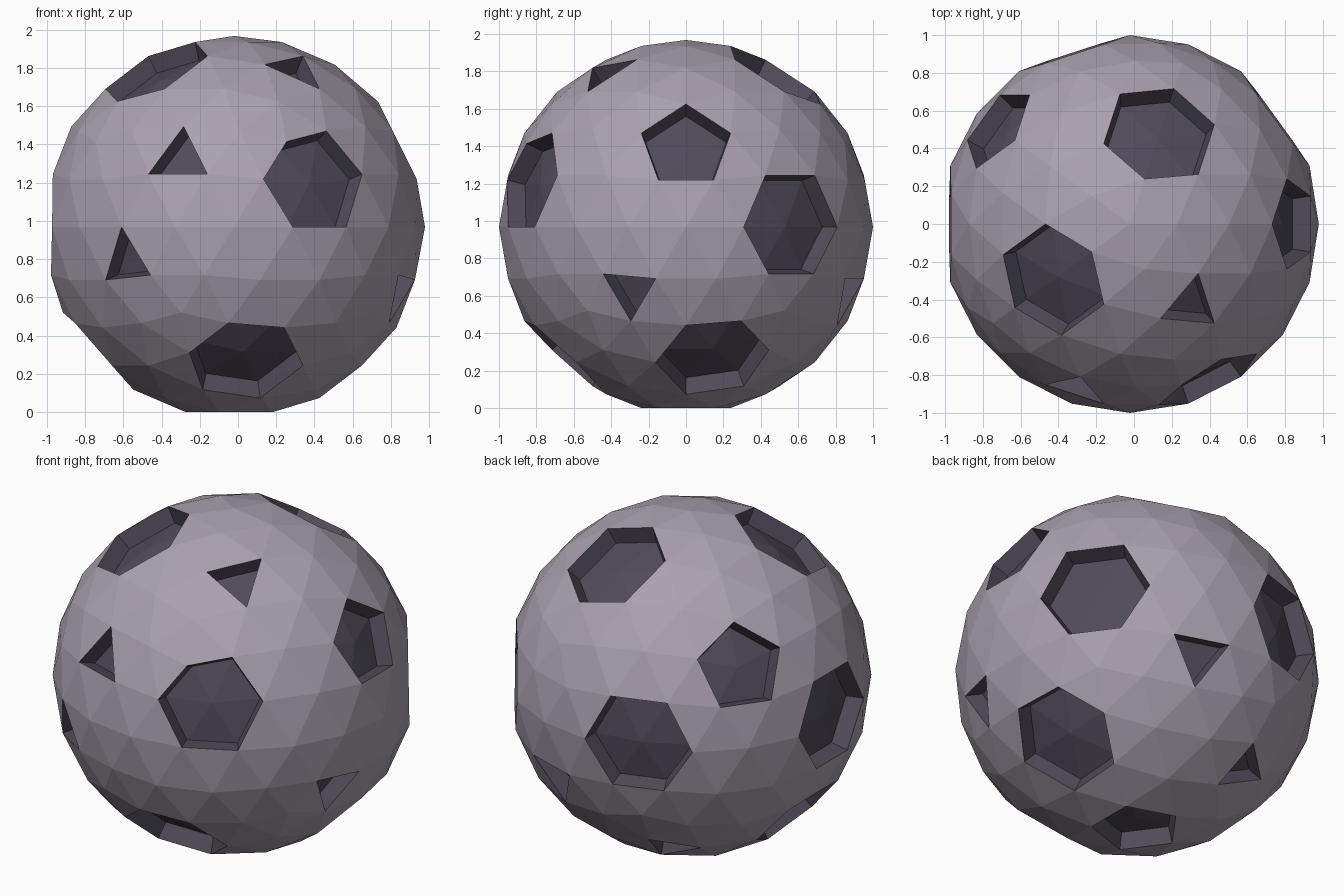
import bpy, bmesh
from mathutils import Vector

if "Cube" in bpy.data.objects:
    bpy.data.objects.remove(bpy.data.objects["Cube"])

DEPTH = 0.9  # pocket floors sit at 90% of the radius

# directions of pockets centred on a mesh vertex (five or six sides)
WIDE = [(0.16, 0.50, 0.85), (-0.43, -0.31, 0.85), (0.89, 0, 0.45),
        (0.45, -0.86, 0.23), (0.05, -0.68, -0.71), (0.81, 0.59, 0),
        (0.66, 0.16, -0.71), (-0.31, 0.95, 0), (-1, 0, 0),
        (-0.72, 0.53, 0.45), (-0.73, 0, -0.67), (0, 0, -1)]

# directions of small one-triangle pockets
SMALL = [(-0.28, -0.88, 0.37), (-0.56, -0.78, -0.16), (0.33, -0.42, 0.83),
         (0.30, 0.90, -0.34), (0.90, -0.30, -0.33), (-0.27, 0.60, -0.73)]


def material(name, rgb):
    mat = bpy.data.materials.new(name)
    mat.diffuse_color = (*rgb, 1)
    mat.use_nodes = True
    mat.node_tree.nodes["Principled BSDF"].inputs["Base Color"].default_value = mat.diffuse_color
    return mat


# faceted ball
bm = bmesh.new()
bmesh.ops.create_icosphere(bm, subdivisions=3, radius=1)

regions = []
for d in WIDE:
    centre = max(bm.verts, key=lambda v: v.co.normalized().dot(Vector(d)))
    regions.append(list(centre.link_faces))
for d in SMALL:
    face = max(bm.faces, key=lambda f: f.calc_center_median().normalized().dot(Vector(d)))
    regions.append([face])

# push each pocket towards the centre of the ball
for faces in regions:
    result = bmesh.ops.extrude_face_region(bm, geom=faces)
    new_verts = [g for g in result["geom"] if isinstance(g, bmesh.types.BMVert)]
    for v in new_verts:
        v.co *= DEPTH
        for f in v.link_faces:
            f.material_index = 1
    leftover = [f for f in faces if f.is_valid]
    if leftover:
        bmesh.ops.delete(bm, geom=leftover, context='FACES')

loose = [v for v in bm.verts if not v.link_faces]
bmesh.ops.delete(bm, geom=loose, context='VERTS')
bmesh.ops.recalc_face_normals(bm, faces=bm.faces[:])

# centre on x and y, rest on the ground
lo = [min(v.co[i] for v in bm.verts) for i in range(3)]
hi = [max(v.co[i] for v in bm.verts) for i in range(3)]
bmesh.ops.translate(bm, verts=bm.verts[:],
                    vec=(-(lo[0] + hi[0]) / 2, -(lo[1] + hi[1]) / 2, -lo[2]))

mesh = bpy.data.meshes.new("cratered_ball")
bm.to_mesh(mesh)
bm.free()
mesh.materials.append(material("stone", (0.40, 0.36, 0.43)))
mesh.materials.append(material("pocket", (0.08, 0.07, 0.10)))
bpy.context.collection.objects.link(bpy.data.objects.new("cratered_ball", mesh))
